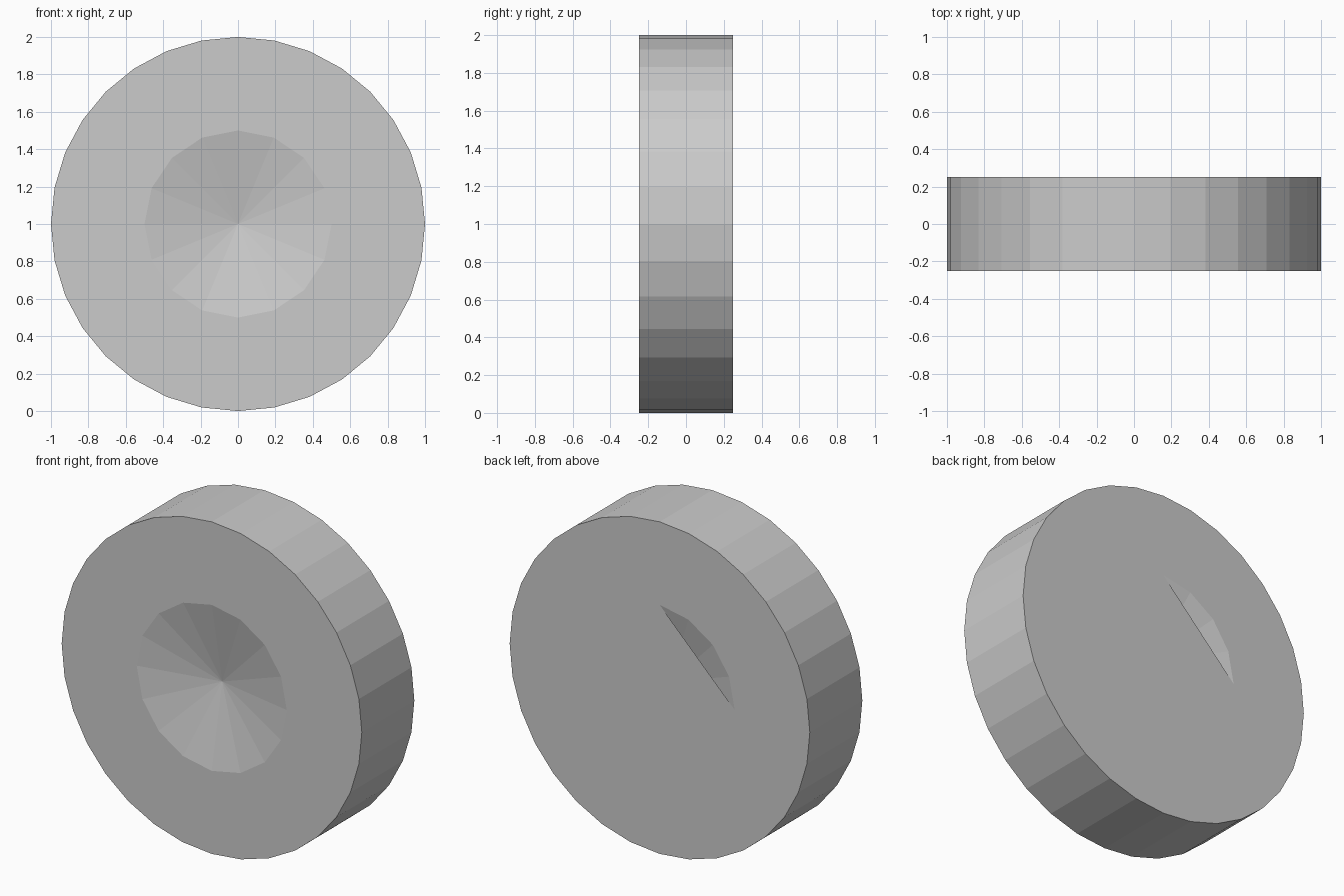
import bpy, bmesh
from math import sin, cos, tau

if "Cube" in bpy.data.objects:
    bpy.data.objects.remove(bpy.data.objects["Cube"])

HALF, DISH, DEPTH = 0.25, 0.5, 0.1


def ring(bm, r, n, y):
    """Circle of n vertices around the y axis, starting at the top."""
    return [bm.verts.new((r * sin(tau * i / n), y, 1 + r * cos(tau * i / n)))
            for i in range(n)]


def finish(bm, name):
    mesh = bpy.data.meshes.new(name)
    bm.to_mesh(mesh)
    bm.free()
    bpy.context.collection.objects.link(bpy.data.objects.new(name, mesh))


# Wheel body: 32-sided rim, each side with a shallow 16-sided conical dish
bm = bmesh.new()
rims = []
for s in (-1, 1):
    outer = ring(bm, 1, 32, s * HALF)
    inner = ring(bm, DISH, 16, s * HALF)
    apex = bm.verts.new((0, s * (HALF - DEPTH), 1))
    for i in range(16):
        j = (i + 1) % 16
        bm.faces.new((outer[2 * i], outer[2 * i + 1], outer[2 * j], inner[j], inner[i]))
        bm.faces.new((inner[i], inner[j], apex))
    rims.append(outer)
for i in range(32):
    j = (i + 1) % 32
    bm.faces.new((rims[0][i], rims[0][j], rims[1][j], rims[1][i]))
bmesh.ops.recalc_face_normals(bm, faces=bm.faces)
finish(bm, "wheel_body")

# Back cover: flat plate closing the rear dish except for one segment
bm = bmesh.new()
plate = ring(bm, DISH, 16, HALF)
face = bm.faces.new(plate[:13])
bmesh.ops.delete(bm, geom=plate[13:], context='VERTS')
face.normal_update()
if face.normal.y < 0:
    face.normal_flip()
finish(bm, "back_cover")
